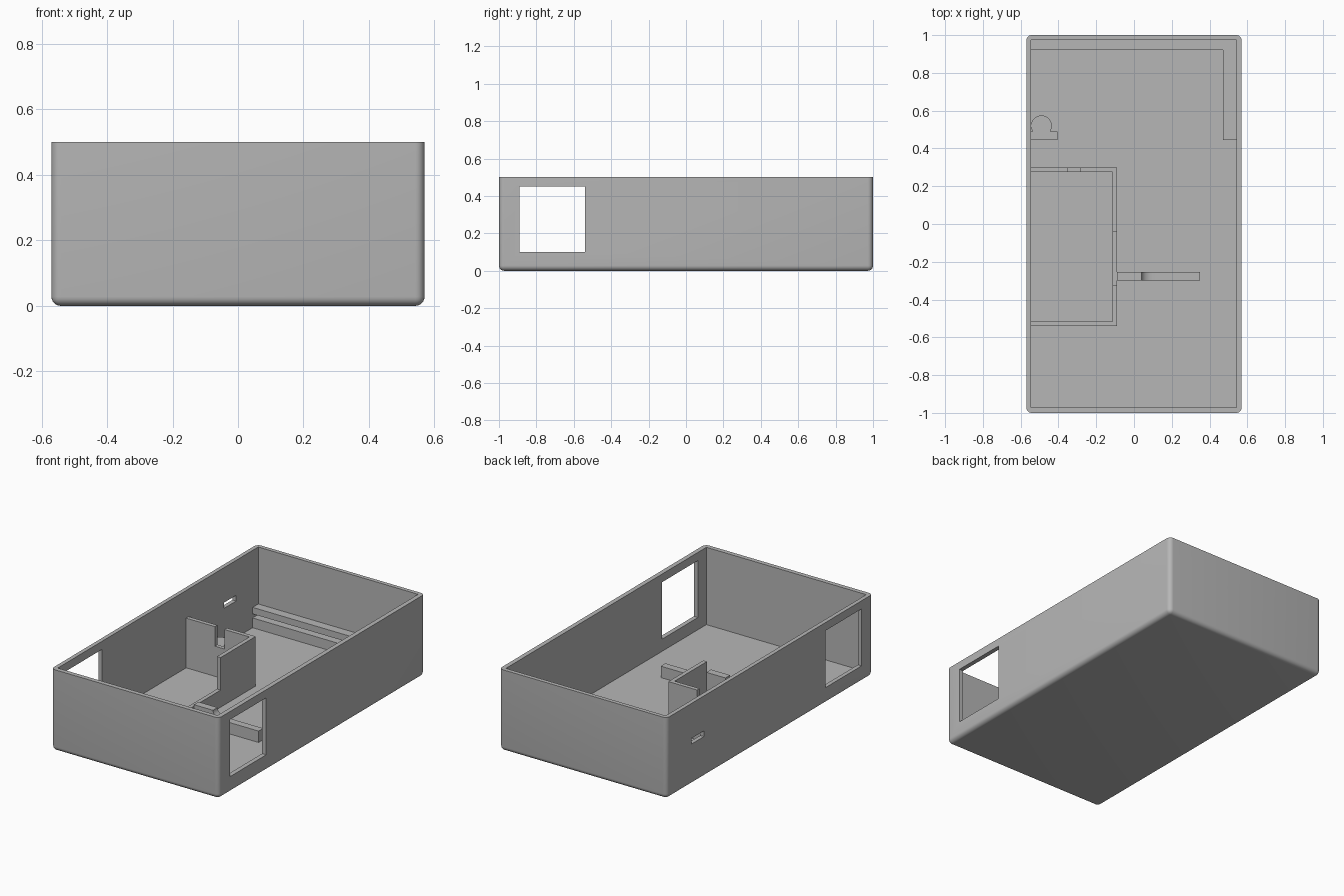
import bpy, bmesh, math

if "Cube" in bpy.data.objects:
    bpy.data.objects.remove(bpy.data.objects["Cube"], do_unlink=True)

# One plain grey material
grey = bpy.data.materials.new("light grey")
grey.use_nodes = True
color = (0.47, 0.47, 0.47, 1)
grey.diffuse_color = color
grey.node_tree.nodes["Principled BSDF"].inputs["Base Color"].default_value = color

FLOOR = 0.025
IN_L, IN_R = -0.545, 0.542   # inner faces of the side walls
IN_F, IN_B = -0.972, 0.975   # inner faces of the front and back walls


def finish(name, bm):
    bmesh.ops.recalc_face_normals(bm, faces=bm.faces)
    mesh = bpy.data.meshes.new(name)
    bm.to_mesh(mesh)
    bm.free()
    mesh.materials.append(grey)
    obj = bpy.data.objects.new(name, mesh)
    bpy.context.collection.objects.link(obj)
    return obj


def box(name, x, y, z, bevel=0):
    bm = bmesh.new()
    bmesh.ops.create_cube(bm, size=1)
    for v in bm.verts:
        v.co = [lo + (c + 0.5) * (hi - lo) for c, (lo, hi) in zip(v.co, (x, y, z))]
    if bevel:
        # round everything but the open rim
        edges = [e for e in bm.edges if min(v.co.z for v in e.verts) < z[1] - 0.01]
        bmesh.ops.bevel(bm, geom=edges, offset=bevel, segments=6, profile=0.5,
                        affect='EDGES')
    return finish(name, bm)


def prism(name, outline, move, depth):
    """Extrude a 2D outline; move maps a 2D point to 3D."""
    bm = bmesh.new()
    face = bm.faces.new([bm.verts.new(move(*p)) for p in outline])
    out = bmesh.ops.extrude_face_region(bm, geom=[face])
    new = [g for g in out["geom"] if isinstance(g, bmesh.types.BMVert)]
    bmesh.ops.translate(bm, verts=new, vec=depth)
    return finish(name, bm)


def cut(obj, cutter):
    mod = obj.modifiers.new("cut", 'BOOLEAN')
    mod.operation = 'DIFFERENCE'
    mod.solver = 'EXACT'
    mod.object = cutter
    bpy.context.view_layer.objects.active = obj
    bpy.ops.object.modifier_apply(modifier=mod.name)
    bpy.data.objects.remove(cutter, do_unlink=True)


def smooth(obj):
    bpy.ops.object.select_all(action='DESELECT')
    obj.select_set(True)
    bpy.context.view_layer.objects.active = obj
    bpy.ops.object.shade_smooth_by_angle(angle=math.radians(30))


# Open tray with a window through both sides and a port in the right wall
tray = box("tray", (-0.57, 0.57), (-1, 1), (0, 0.5), bevel=0.028)
cut(tray, box("cavity_cutter", (IN_L, IN_R), (IN_F, IN_B), (FLOOR, 0.7)))
cut(tray, box("window_cutter", (-0.8, 0.8), (-0.89, -0.54), (0.1, 0.45)))
cut(tray, box("port_cutter", (-0.8, -0.4), (0.64, 0.76), (0.25, 0.285)))
smooth(tray)

# Compartment walls: tall at the back, stepped down to the front
tall, low, lowest = 0.33, 0.13, 0.08
back_wall = box("compartment_back", (IN_L, -0.09), (0.275, 0.30), (FLOOR, tall))
cut(back_wall, box("notch_cutter", (-0.35, -0.285), (0.2, 0.4), (0.21, 0.5)))
box("compartment_side_tall", (-0.115, -0.09), (-0.04, 0.275), (FLOOR, tall))
box("compartment_side_low", (-0.115, -0.09), (-0.325, -0.04), (FLOOR, low))
box("compartment_side_front", (-0.115, -0.09), (-0.515, -0.325), (FLOOR, lowest))
box("compartment_front", (IN_L, -0.09), (-0.54, -0.515), (FLOOR, lowest))

# Rib beside the compartment, with a hollow curve down to its lower end
curve = [(0.10 - 0.06 * math.sin(t), 0.14 - 0.045 * math.cos(t))
         for t in (i * math.pi / 16 for i in range(9))]
rib = prism("support_rib",
            [(-0.09, FLOOR), (0.35, FLOOR), (0.35, 0.095)] + curve + [(-0.09, 0.14)],
            lambda x, z: (x, -0.30, z), (0, 0.045, 0))
smooth(rib)

# Two stacked rails along the back and left walls, with a groove between
for level, z in (("lower", (FLOOR, 0.085)), ("upper", (0.11, 0.15))):
    prism(level + "_rail",
          [(IN_L, 0.92), (0.47, 0.92), (0.47, 0.445), (IN_R, 0.445),
           (IN_R, IN_B), (IN_L, IN_B)],
          lambda x, y: (x, y, z[0]), (0, 0, z[1] - z[0]))

# Round post on a small foot against the right wall
arc = [(-0.49 + 0.055 * math.cos(t), 0.52 + 0.055 * math.sin(t))
       for t in (math.radians(-33 + i * 246 / 24) for i in range(25))]
post = prism("round_post",
             [(IN_L, 0.445), (-0.405, 0.445), (-0.405, 0.49)] + arc + [(IN_L, 0.49)],
             lambda x, y: (x, y, FLOOR), (0, 0, 0.085))
smooth(post)
